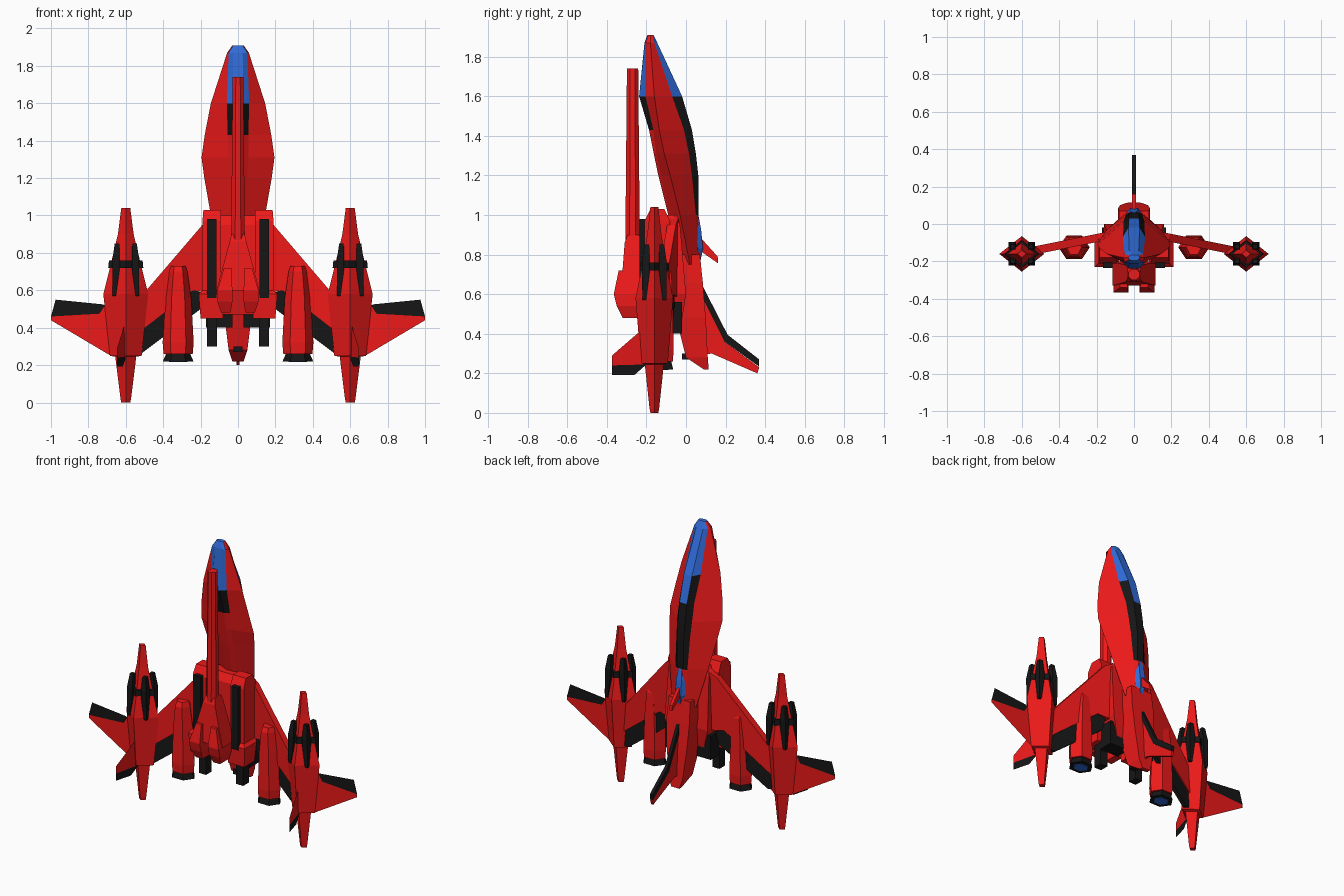
import bpy, bmesh
from math import pi, cos, sin

if "Cube" in bpy.data.objects:
    bpy.data.objects.remove(bpy.data.objects["Cube"])

def mat(name, c):
    m = bpy.data.materials.new(name)
    m.diffuse_color = (*c, 1)
    m.use_nodes = True
    m.node_tree.nodes["Principled BSDF"].inputs["Base Color"].default_value = m.diffuse_color
    return m

RED = mat("red_paint", (0.85, 0.01, 0.01))
BLACK = mat("black_trim", (0.008, 0.008, 0.008))
BLUE = mat("blue_glass", (0.03, 0.15, 0.7))

def make(name, verts, faces, mats, idx=None, mirror=False):
    me = bpy.data.meshes.new(name)
    me.from_pydata(verts, [], faces)
    for m in mats:
        me.materials.append(m)
    if idx:
        for p, i in zip(me.polygons, idx):
            p.material_index = i
    bm = bmesh.new()
    bm.from_mesh(me)
    bmesh.ops.recalc_face_normals(bm, faces=bm.faces)
    bm.to_mesh(me)
    bm.free()
    ob = bpy.data.objects.new(name, me)
    bpy.context.collection.objects.link(ob)
    if mirror:
        ob.modifiers.new("mirror", 'MIRROR')
    return ob

def loft(name, rings, mats, pick=None, mirror=False):
    """Skin a list of rings; pick(segment, side) gives the material slot."""
    n = len(rings[0])
    verts = [v for r in rings for v in r]
    faces, idx = [], []
    for k in range(len(rings) - 1):
        for i in range(n):
            j = (i + 1) % n
            faces.append((k*n + i, k*n + j, k*n + n + j, k*n + n + i))
            idx.append(pick(k, i) if pick else 0)
    faces += [tuple(range(n)), tuple(range(len(verts) - n, len(verts)))]
    idx += [pick(0, 0) if pick else 0, 0]
    return make(name, verts, faces, mats, idx, mirror)

def ring(z, cx, cy, rx, ry, n=4, rot=0.0):
    return [(cx + rx*cos(rot + 2*pi*i/n), cy + ry*sin(rot + 2*pi*i/n), z) for i in range(n)]

def rect(z, x0, x1, y0, y1):
    return [(x0, y0, z), (x1, y0, z), (x1, y1, z), (x0, y1, z)]

def box(name, x0, x1, y0, y1, z0, z1, m, mirror=True):
    return loft(name, [rect(z0, x0, x1, y0, y1), rect(z1, x0, x1, y0, y1)], [m], None, mirror)

def fin_yz(name, pts, t, m):
    """Thin upright fin on the centre line."""
    return loft(name, [[(-t, y, z) for y, z in pts], [(t, y, z) for y, z in pts]], [m])

# fuselage: z, half width, strip half width, then y of crest, shoulder, edge, chin, keel
stations = [
    (1.91, .03, .025, -.165, -.17, -.18, -.19, -.195),
    (1.87, .058, .05, -.145, -.16, -.18, -.205, -.21),
    (1.60, .145, .06, -.02, -.07, -.16, -.205, -.237),
    (1.43, .178, .055, .03, -.01, -.135, -.165, -.187),
    (1.31, .195, .055, .05, .015, -.11, -.15, -.163),
    (1.20, .18, .05, .062, .03, -.08, -.125, -.14),
    (1.00, .145, .045, .062, .05, -.03, -.08, -.09),
    (0.75, .09, .04, .075, .06, .02, -.02, -.025),
]
rings = []
for z, w, s, a, b, c, d, e in stations:
    h = s * .5
    half = [(h, a), (s, b), (w, c), (s, d), (h, e)]
    rings.append([(x, y, z) for x, y in half] + [(-x, y, z) for x, y in reversed(half)])

def hull_colour(k, i):
    if i in (0, 8):                       # shoulder strips
        return 2 if k < 2 else 1 if k < 6 else 0
    if i == 9:                            # crest
        return 2 if k < 3 else 1 if k < 6 else 0
    if i in (3, 4, 5):                    # chin and keel
        return 2 if k < 2 else 1 if k < 3 else 0
    return 0
loft("fuselage", rings, [RED, BLACK, BLUE], hull_colour)

# tail boom, tail fin, rear window and small spine fin
loft("tail_boom", [rect(.22, -.03, .03, .09, .115), rect(.28, -.05, .05, .0, .11),
                   rect(.48, -.075, .075, -.05, .10), rect(.66, -.085, .085, -.04, .085),
                   rect(.80, -.08, .08, -.02, .07)], [RED])
box("tail_vent", -.025, .025, -.02, .03, .27, .30, BLACK, False)
fin_yz("tail_fin", [(.04, .75), (.07, .61), (.195, .36), (.37, .23), (.36, .2), (.13, .3), (.05, .29)], .008, RED)
fin_yz("tail_fin_edge", [(.06, .70), (.09, .63), (.21, .395), (.37, .27), (.368, .235), (.195, .36), (.07, .61)], .011, BLACK)
loft("rear_window", [ring(.77, 0, .065, .015, .01, 6), ring(.83, 0, .06, .04, .03, 6),
                     ring(.93, 0, .05, .04, .03, 6), ring(1.01, 0, .05, .015, .012, 6)], [BLUE])
fin_yz("spine_fin", [(.07, .89), (.16, .79), (.163, .755), (.07, .82)], .01, RED)

# central body between the wings
loft("centre_body", [rect(.47, -.12, .12, -.14, -.02), rect(.60, -.16, .16, -.17, .0),
                     rect(.95, -.15, .15, -.16, -.03), rect(1.0, -.12, .12, -.13, -.06)], [RED])
box("body_underside", .03, .17, -.12, -.02, .40, .56, BLACK)

# folded arms with black slots and lower posts
loft("arm", [rect(.45, .08, .20, -.22, -.11), rect(.58, .08, .21, -.23, -.10),
             rect(.60, .09, .19, -.21, -.09), rect(.97, .09, .19, -.21, -.08),
             rect(1.03, .09, .185, -.18, -.11)], [RED], None, True)
box("arm_slot", .115, .165, -.236, -.19, .56, .98, BLACK)
box("arm_post", .112, .165, -.18, -.12, .30, .47, BLACK)

# centre cannon: barrel, receiver and grips
loft("cannon_barrel", [ring(.82, 0, -.27, .04, .04, 8, pi/8), ring(1.74, 0, -.27, .031, .031, 8, pi/8)], [RED])
loft("cannon_receiver", [rect(.60, -.115, .115, -.33, -.20), rect(.86, -.045, .045, -.31, -.22),
                         rect(.90, -.035, .035, -.295, -.23)], [RED])
loft("cannon_grip", [rect(.48, .04, .09, -.32, -.22), rect(.54, .03, .11, -.35, -.20),
                     rect(.60, .03, .11, -.365, -.22), rect(.72, .035, .075, -.34, -.23)], [RED], None, True)

# swept wings, drooping outward
def wing(name, pts, t, m):
    lo = [(x, -.035 - .2*x - t, z) for x, z in pts]
    hi = [(x, -.035 - .2*x + t, z) for x, z in pts]
    loft(name, [lo, hi], [m], None, True)
wing("wing", [(.1, 1.0), (.19, .95), (.55, .53), (.55, .36), (.24, .60), (.1, .58)], .022, RED)
wing("wing_trailing_edge", [(.55, .39), (.24, .61), (.18, .58), (.2, .5), (.52, .26), (.55, .26)], .014, BLACK)

# engine nacelles with flared nozzles
loft("engine", [ring(.26, .32, -.125, .078, .068, 6), ring(.32, .32, -.125, .083, .072, 6),
                ring(.56, .32, -.125, .07, .066, 6), ring(.70, .32, -.125, .05, .06, 6),
                ring(.73, .32, -.125, .04, .045, 6)], [RED], None, True)
loft("engine_nozzle", [ring(.22, .32, -.125, .082, .07, 6), ring(.27, .32, -.125, .06, .055, 6)], [BLACK], None, True)
loft("engine_glow", [ring(.217, .32, -.125, .05, .042, 6), ring(.23, .32, -.125, .05, .042, 6)], [BLUE], None, True)

# wingtip pods with diamond section
PX, PY = .6, -.16
pod = [(0, .024, .02), (.02, .028, .024), (.245, .056, .048), (.25, .085, .068), (.58, .12, .095),
       (.72, .085, .066), (.90, .042, .036), (1.04, .024, .02)]
loft("wingtip_pod", [ring(z, PX, PY, rx, ry) for z, rx, ry in pod], [RED], None, True)
loft("pod_collar", [ring(.72, PX, PY, .094, .075), ring(.76, PX, PY, .09, .072)], [BLACK], None, True)
for i, (sx, sy) in enumerate([(1, 1), (-1, 1), (-1, -1), (1, -1)]):
    loft(f"pod_prong_{i+1}", [ring(z, PX + sx*dx, PY + sy*dy, r, r, 4, pi/4) for z, dx, dy, r in
         [(.57, .062, .051, .013), (.72, .052, .043, .028), (.76, .052, .043, .028), (.85, .047, .038, .017)]],
         [BLACK], None, True)

# paper-thin pod fins: wide outer fin and short forward fin
def sheet(name, pts, m):
    make(name, pts, [tuple(range(len(pts)))], [m], None, True)
sheet("outer_fin", [(x, PY, z) for x, z in [(.68, .25), (1.0, .44), (1.0, .46), (.74, .475), (.68, .57)]], RED)
sheet("outer_fin_edge", [(x, PY, z) for x, z in [(.74, .475), (1.0, .46), (.975, .55), (.725, .525), (.71, .52)]], BLACK)
def forward(pts):
    return [(.605 + (-.22 - y)*.27, y, z) for y, z in pts]
sheet("forward_fin", forward([(-.2, .46), (-.235, .41), (-.374, .29), (-.374, .24), (-.2, .245)]), RED)
sheet("forward_fin_edge", forward([(-.374, .24), (-.374, .192), (-.26, .192), (-.2, .245)]), BLACK)
